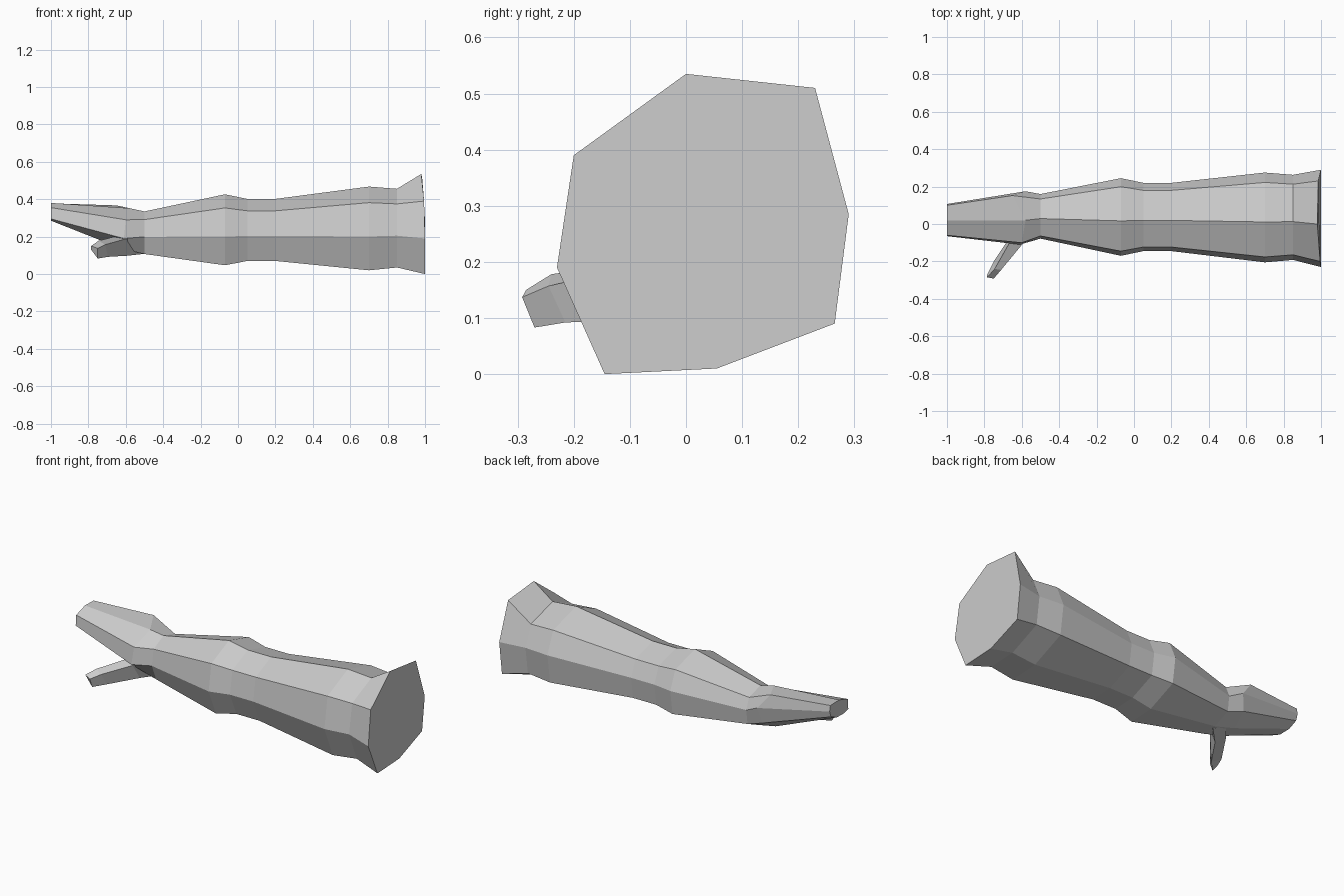
import bpy, bmesh


def loft(name, rings):
    """Skin a row of equal-sized rings and cap both ends."""
    bm = bmesh.new()
    loops = [[bm.verts.new(p) for p in ring] for ring in rings]
    n = len(loops[0])
    for a, b in zip(loops, loops[1:]):
        for i in range(n):
            j = (i + 1) % n
            bm.faces.new((a[i], a[j], b[j], b[i]))
    bm.faces.new(loops[0])
    bm.faces.new(loops[-1])
    bmesh.ops.recalc_face_normals(bm, faces=bm.faces)
    mesh = bpy.data.meshes.new(name)
    bm.to_mesh(mesh)
    bm.free()
    obj = bpy.data.objects.new(name, mesh)
    bpy.context.collection.objects.link(obj)
    return obj


# Octagonal arm section in unit form (y, z)
section = [(-.05, .49), (.39, .36), (.50, .08), (.45, -.29),
           (.03, -.48), (-.34, -.50), (-.50, -.10), (-.44, .30)]


def arm_ring(x, y0, y1, z0, z1):
    return [(x, (y0 + y1) / 2 + (y1 - y0) * u, (z0 + z1) / 2 + (z1 - z0) * v)
            for u, v in section]


# Flared open end of the arm
cut_end = [(.98, 0, .535), (.985, .23, .51), (1, .29, .285), (1, .265, .09),
           (1, .055, .01), (1, -.145, 0), (1, -.23, .19), (.995, -.2, .39)]

# Forearm bulges: x, y range, z range
stations = [(.85, -.192, .263, .035, .46), (.70, -.205, .275, .02, .472),
            (.20, -.145, .22, .07, .405), (.05, -.145, .22, .07, .405),
            (-.07, -.17, .245, .047, .43), (-.50, -.078, .16, .107, .337)]

# Knuckle end and flat fingertip end of the mitten hand
palm = [(-.58, .02, .352), (-.65, .152, .367), (-.58, .175, .28), (-.60, .155, .19),
        (-.62, .06, .14), (-.62, -.03, .135), (-.61, -.11, .19), (-.60, -.10, .29)]
tip = [(-1, .02, .38), (-1, .10, .378), (-1, .107, .345), (-1, .095, .31),
       (-1, .04, .286), (-1, -.03, .285), (-1, -.065, .295), (-1, -.06, .355)]

loft("arm_and_hand", [cut_end] + [arm_ring(*s) for s in stations] + [palm, tip])

# Bent thumb, rooted inside the wrist
loft("thumb", [
    [(-.50, -.02, .20), (-.50, .03, .108), (-.56, .06, .13), (-.58, .02, .21)],
    [(-.60, -.112, .188), (-.59, -.06, .098), (-.63, -.02, .125), (-.66, -.09, .20)],
    [(-.71, -.245, .157), (-.695, -.215, .092), (-.75, -.20, .12), (-.745, -.24, .178)],
    [(-.75, -.292, .137), (-.75, -.27, .083), (-.785, -.27, .13), (-.785, -.285, .15)],
])
